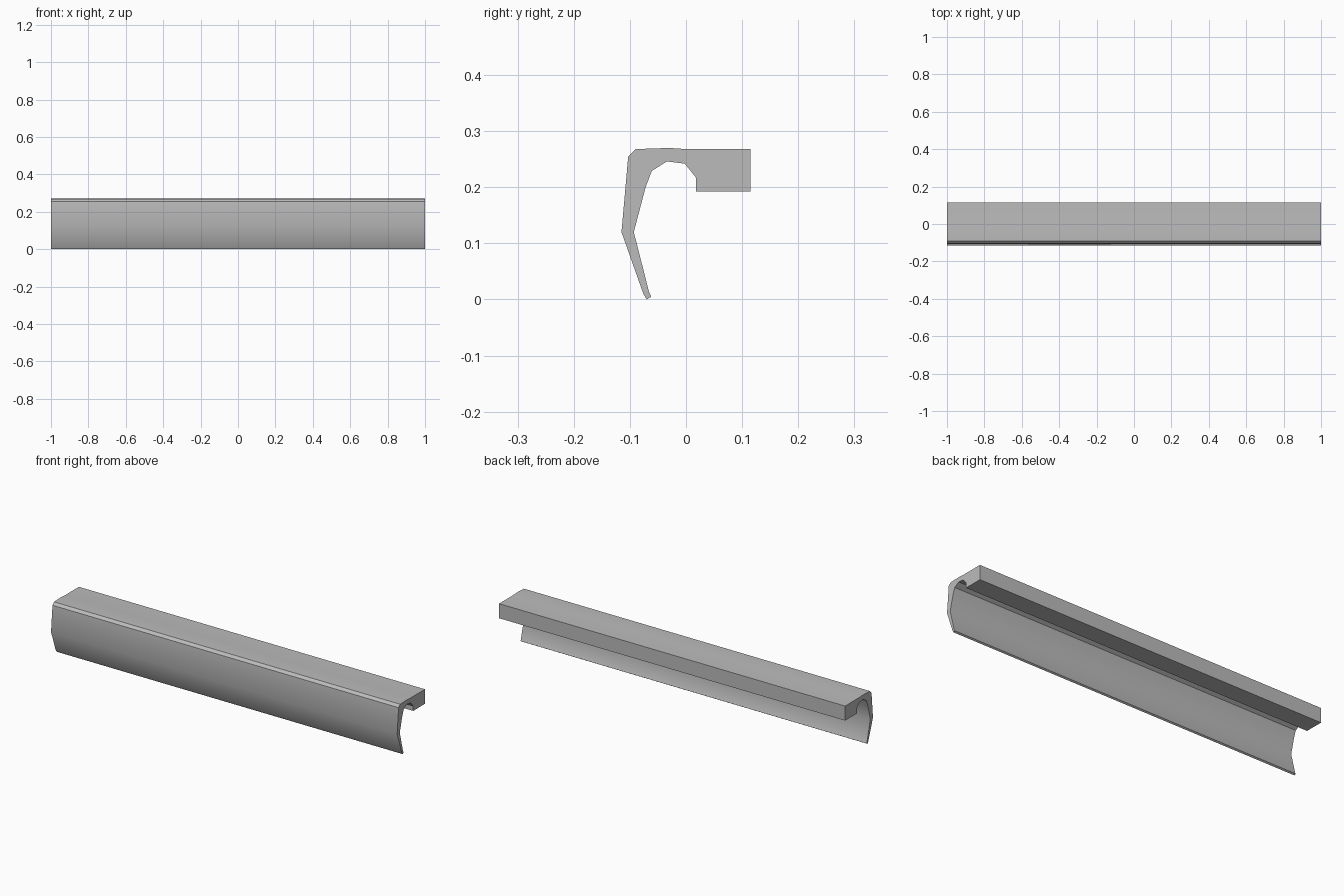
import bpy
import bmesh

cube = bpy.data.objects.get("Cube")
if cube:
    bpy.data.objects.remove(cube, do_unlink=True)

# Plain grey finish
grey = bpy.data.materials.new("plain grey")
grey.use_nodes = True
colour = (0.5, 0.5, 0.5, 1)
grey.diffuse_color = colour
grey.node_tree.nodes["Principled BSDF"].inputs["Base Color"].default_value = colour

# Cross-section (y, z): inner lip, arch, mounting block, flat top, outer face
profile = [
    (-0.070, 0.0), (-0.062, 0.005), (-0.066, 0.014), (-0.093, 0.12),
    (-0.072, 0.2), (-0.061, 0.229), (-0.034, 0.246), (-0.002, 0.242),
    (0.018, 0.217), (0.018, 0.192), (0.115, 0.192), (0.115, 0.268),
    (0.0, 0.268), (-0.03, 0.27), (-0.09, 0.268), (-0.103, 0.255),
    (-0.115, 0.12), (-0.076, 0.01),
]

# Extrude the cross-section along the full length
bm = bmesh.new()
end = bm.faces.new([bm.verts.new((-1, y, z)) for y, z in profile])
result = bmesh.ops.extrude_face_region(bm, geom=[end], use_keep_orig=True)
far_verts = [v for v in result["geom"] if isinstance(v, bmesh.types.BMVert)]
bmesh.ops.translate(bm, verts=far_verts, vec=(2, 0, 0))
bmesh.ops.recalc_face_normals(bm, faces=bm.faces)

mesh = bpy.data.meshes.new("hooked_rail")
bm.to_mesh(mesh)
bm.free()
mesh.materials.append(grey)
rail = bpy.data.objects.new("hooked_rail", mesh)
bpy.context.collection.objects.link(rail)

# Smooth the curved faces and keep the corners crisp
bpy.ops.object.select_all(action="DESELECT")
rail.select_set(True)
bpy.context.view_layer.objects.active = rail
bpy.ops.object.shade_smooth_by_angle(angle=0.56)
